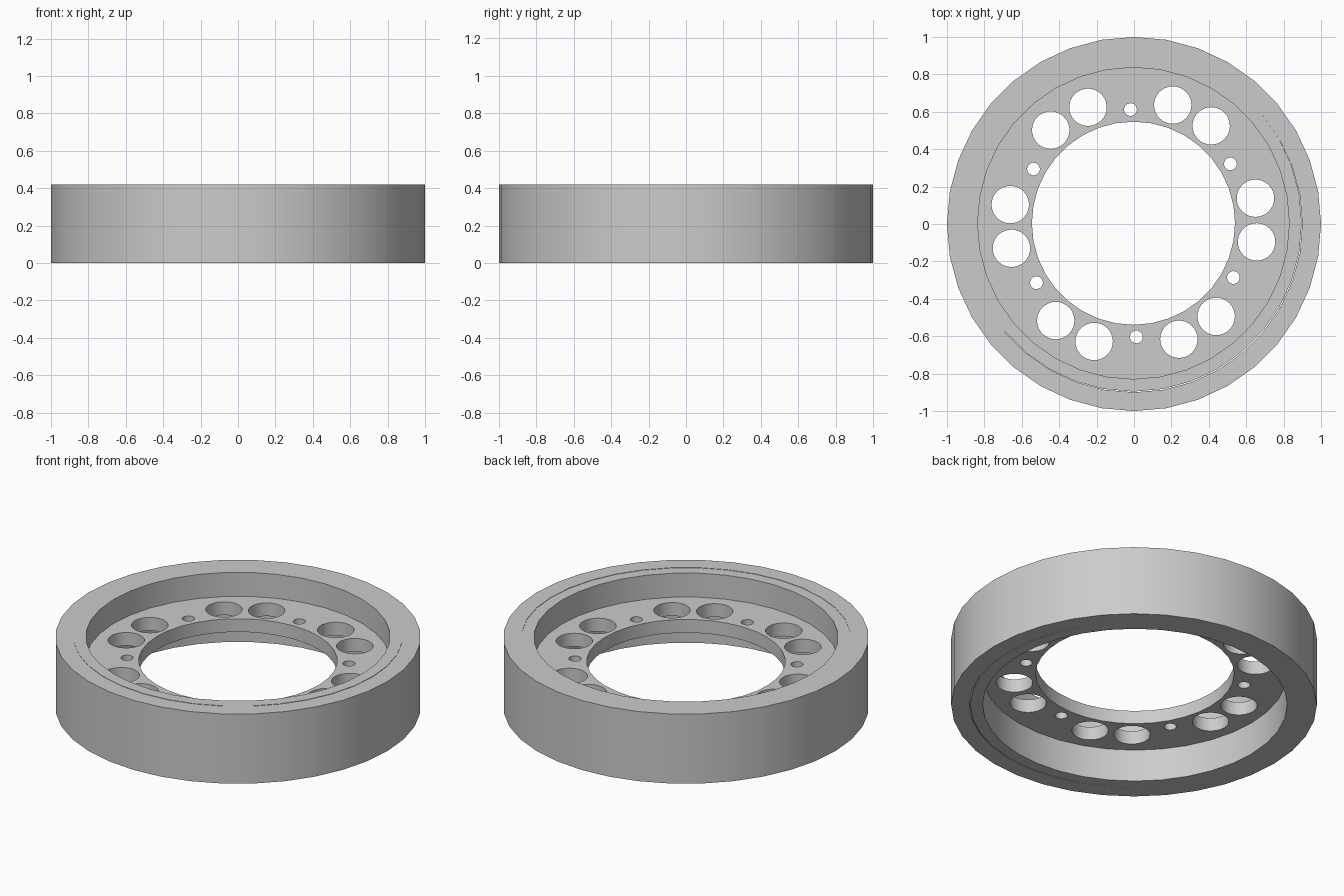
import bpy, bmesh
from math import sin, cos, pi, radians
from mathutils import Matrix

cube = bpy.data.objects.get("Cube")
if cube:
    bpy.data.objects.remove(cube, do_unlink=True)

HEIGHT = 0.42
FLANGE_BOTTOM, FLANGE_TOP = 0.195, 0.275
SIDES = 36
TURN = radians(1.5)          # slight rotation of the hole pattern
OFFSET = (-0.003, 0.004)     # inner parts sit slightly off centre

grey = bpy.data.materials.new("light grey")
grey.use_nodes = True
grey.diffuse_color = (0.6, 0.6, 0.6, 1)
grey.node_tree.nodes["Principled BSDF"].inputs["Base Color"].default_value = (0.6, 0.6, 0.6, 1)


def add_object(name, bm):
    bmesh.ops.recalc_face_normals(bm, faces=bm.faces)
    mesh = bpy.data.meshes.new(name)
    bm.to_mesh(mesh)
    bm.free()
    mesh.materials.append(grey)
    obj = bpy.data.objects.new(name, mesh)
    bpy.context.collection.objects.link(obj)
    return obj


def ring(name, inner, outer, bottom, top, centre=(0, 0)):
    """Closed ring with a rectangular cross-section."""
    bm = bmesh.new()
    profile = [(inner, bottom), (outer, bottom), (outer, top), (inner, top)]
    loops = []
    for i in range(SIDES):
        a = 2 * pi * i / SIDES
        loops.append([bm.verts.new((r * cos(a), r * sin(a), z)) for r, z in profile])
    for i in range(SIDES):
        here, nxt = loops[i], loops[(i + 1) % SIDES]
        for j in range(4):
            k = (j + 1) % 4
            bm.faces.new((here[j], nxt[j], nxt[k], here[k]))
    obj = add_object(name, bm)
    obj.location = (*centre, 0)
    return obj


def smooth(obj):
    bpy.ops.object.select_all(action='DESELECT')
    obj.select_set(True)
    bpy.context.view_layer.objects.active = obj
    bpy.ops.object.shade_smooth_by_angle(angle=radians(30))


# Outer band, the rim inside it, and the flange across the middle
outer_band = ring("outer_band", 0.9, 1.0, 0, HEIGHT)
rim = ring("rim", 0.833, 0.91, 0.001, HEIGHT - 0.001, OFFSET)
rim_cap = ring("rim_edge", 0.833, 0.9, 0, HEIGHT, OFFSET)
bpy.data.objects.remove(rim, do_unlink=True)
flange = ring("flange", 0.543, 0.86, FLANGE_BOTTOM, FLANGE_TOP, OFFSET)

# Hole cutters: six pairs of large holes with a small hole between pairs
bm = bmesh.new()
middle = (FLANGE_BOTTOM + FLANGE_TOP) / 2


def hole(angle, distance, radius):
    place = Matrix.Translation((distance * cos(angle), distance * sin(angle), middle))
    bmesh.ops.create_cone(bm, cap_ends=True, segments=32, radius1=radius,
                          radius2=radius, depth=0.2, matrix=place)


for i in range(6):
    base = TURN + i * pi / 3
    for side in (-1, 1):
        hole(base + side * radians(10.1), 0.666, 0.1)
    hole(base + pi / 6, 0.608, 0.034)
cutter = add_object("hole_cutter", bm)
cutter.location = (*OFFSET, 0)
cutter.hide_render = True

cut = flange.modifiers.new("holes", 'BOOLEAN')
cut.operation = 'DIFFERENCE'
cut.solver = 'EXACT'
cut.object = cutter
bpy.context.view_layer.objects.active = flange
bpy.ops.object.modifier_apply(modifier=cut.name)
bpy.data.objects.remove(cutter, do_unlink=True)

for part in (outer_band, rim_cap, flange):
    smooth(part)
